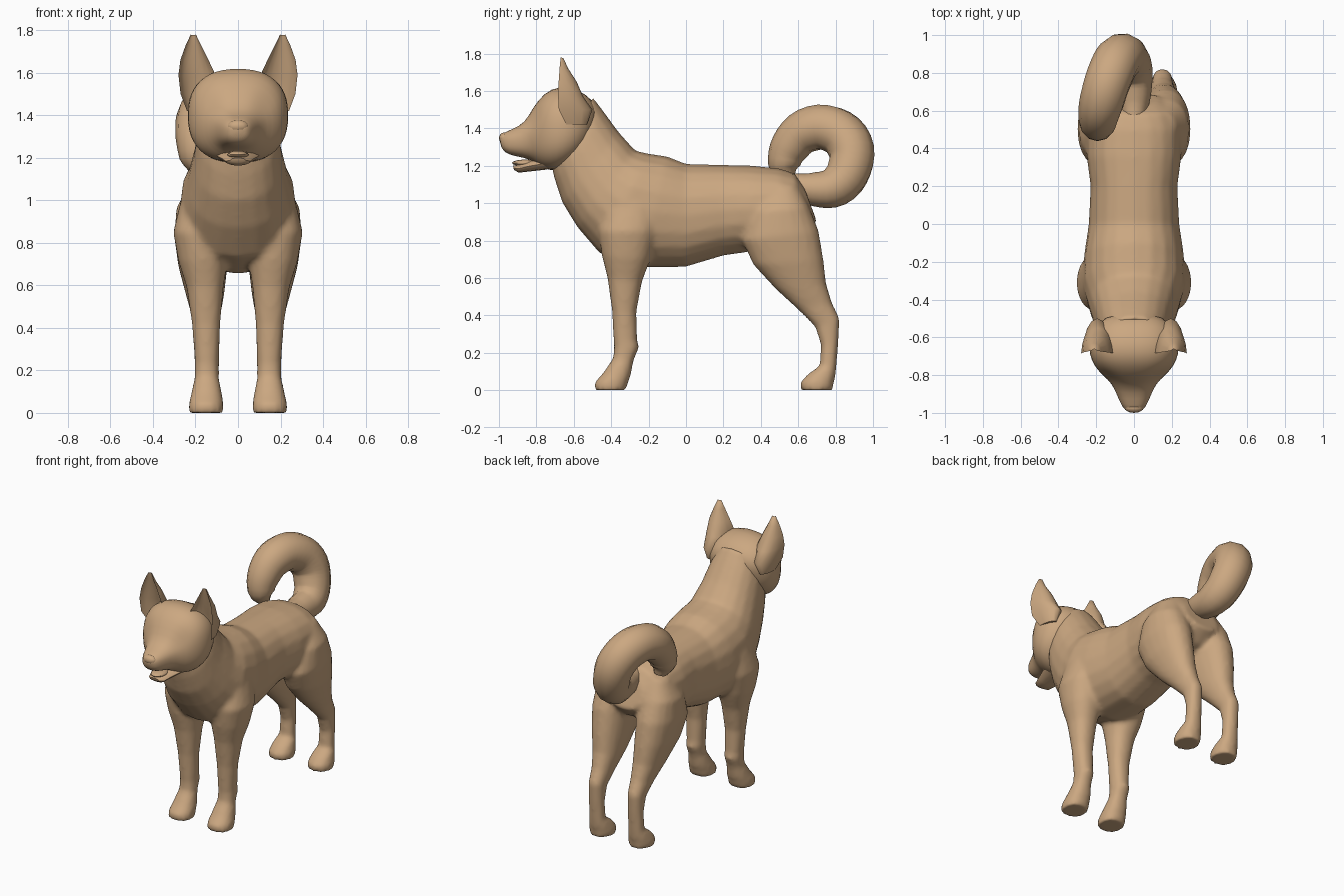
import bpy
import bmesh
from math import sin, cos, pi, radians
from mathutils import Vector

if "Cube" in bpy.data.objects:
    bpy.data.objects.remove(bpy.data.objects["Cube"])

fur = bpy.data.materials.new("tan_fur")
fur.use_nodes = True
fur.diffuse_color = (0.6, 0.39, 0.22, 1)
fur.node_tree.nodes["Principled BSDF"].inputs["Base Color"].default_value = fur.diffuse_color


def power(value, exponent):
    return abs(value) ** exponent * (1 if value > 0 else -1)


def loft(bm, rows, side=1, sides=20, square=1.0, hollow=False):
    """Skin rounded rings; each row holds two opposite points (y, z), the x centre and half width."""
    rings = []
    for ya, za, yb, zb, x, width in rows:
        first, last = Vector((0, ya, za)), Vector((0, yb, zb))
        ring = []
        for i in range(sides):
            angle = 2 * pi * i / sides
            along, across = power(cos(angle), square), power(sin(angle), square)
            # A hollow ring is a crescent, open towards its first point
            blend = (abs(along) if along > 0 else abs(along) * 0.5) if hollow else (along + 1) / 2
            point = first.lerp(last, blend)
            point.x = side * (x + width * across)
            ring.append(bm.verts.new(point))
        rings.append(ring)
    for lower, upper in zip(rings, rings[1:]):
        for i in range(sides):
            j = (i + 1) % sides
            bm.faces.new((lower[i], lower[j], upper[j], upper[i]))
    bm.faces.new(rings[0])
    bm.faces.new(rings[-1])


def add_object(name, mesh):
    mesh.materials.clear()
    mesh.materials.append(fur)
    mesh.shade_smooth()
    mesh.set_sharp_from_angle(angle=radians(60))
    obj = bpy.data.objects.new(name, mesh)
    bpy.context.collection.objects.link(obj)
    return obj


def finish(name, bm):
    bmesh.ops.recalc_face_normals(bm, faces=bm.faces)
    mesh = bpy.data.meshes.new(name)
    bm.to_mesh(mesh)
    bm.free()
    return add_object(name, mesh)


def centred(rows):
    return [(ya, za, yb, zb, 0, width) for ya, za, yb, zb, width in rows]


# Neck, chest, belly and rump: underside point, back point, half width
torso = centred([
    (-.72, 1.2, -.5, 1.57, .16),
    (-.7, 1.12, -.44, 1.49, .19),
    (-.66, 1, -.36, 1.38, .21),
    (-.58, .87, -.27, 1.28, .24),
    (-.46, .73, -.2, 1.265, .27),
    (-.24, .655, -.1, 1.25, .265),
    (0, .66, 0, 1.21, .24),
    (.2, .72, .2, 1.205, .23),
    (.34, .74, .36, 1.2, .25),
    (.5, .78, .5, 1.185, .25),
    (.62, .82, .58, 1.16, .22),
    (.7, .9, .63, 1.09, .13),
])

# Shoulder down to front paw: front point, rear point, x centre, half width
front_leg = [
    (-.36, 1.12, -.2, 1.12, .13, .08),
    (-.43, 1, -.14, 1, .16, .11),
    (-.47, .85, -.15, .85, .175, .13),
    (-.45, .72, -.19, .7, .165, .115),
    (-.42, .6, -.235, .58, .155, .087),
    (-.395, .42, -.265, .42, .15, .067),
    (-.388, .27, -.26, .26, .147, .058),
    (-.385, .23, -.25, .23, .147, .058),
    (-.39, .17, -.28, .16, .147, .057),
    (-.445, .09, -.295, .08, .148, .074),
    (-.49, .04, -.31, .04, .15, .082),
    (-.49, 0, -.32, 0, .15, .082),
]

# Thigh, hock and hind paw
hind_leg = [
    (.42, 1.08, .6, 1.1, .12, .1),
    (.34, .95, .66, .98, .16, .13),
    (.3, .8, .71, .85, .17, .13),
    (.36, .67, .735, .7, .165, .115),
    (.48, .54, .75, .57, .155, .09),
    (.6, .43, .78, .47, .15, .066),
    (.69, .34, .822, .38, .15, .053),
    (.722, .24, .815, .26, .15, .05),
    (.715, .13, .805, .13, .15, .053),
    (.65, .085, .8, .08, .15, .07),
    (.61, .04, .79, .04, .15, .08),
    (.615, 0, .785, 0, .15, .08),
]

# Torso and legs fuse into one continuous skin
bm = bmesh.new()
loft(bm, torso, square=0.9)
for side in (1, -1):
    loft(bm, front_leg, side, square=0.9)
    loft(bm, hind_leg, side, square=0.9)
body = finish("body", bm)
skin = body.modifiers.new("Skin", 'REMESH')
skin.mode = 'VOXEL'
skin.voxel_size = 0.015
skin.use_smooth_shade = True
relax = body.modifiers.new("Relax", 'SMOOTH')
relax.factor = 0.5
relax.iterations = 6

# Head with tapering muzzle: top point, bottom point, half width
head_rows = centred([
    (-.46, 1.47, -.52, 1.32, .13),
    (-.5, 1.56, -.57, 1.24, .2),
    (-.58, 1.61, -.64, 1.19, .24),
    (-.68, 1.63, -.7, 1.17, .24),
    (-.76, 1.59, -.75, 1.18, .21),
    (-.82, 1.51, -.79, 1.2, .165),
    (-.86, 1.43, -.83, 1.235, .115),
    (-.93, 1.395, -.91, 1.25, .085),
    (-.98, 1.375, -.965, 1.265, .06),
    (-1, 1.35, -.99, 1.3, .035),
])
bm = bmesh.new()
loft(bm, head_rows, sides=24, square=0.82)
# Press shallow eye sockets into the brow
for vert in bm.verts:
    for side in (1, -1):
        distance = (vert.co - Vector((side * 0.12, -0.81, 1.44))).length
        vert.co.y += 0.03 * max(0, 1 - distance / 0.09)
head = finish("head", bm)
head.modifiers.new("Rounding", 'SUBSURF').levels = 1

# Lower jaw and tongue of the open mouth
jaw_rows = centred([
    (-.74, 1.25, -.74, 1.18, .11),
    (-.84, 1.225, -.85, 1.168, .075),
    (-.9, 1.205, -.895, 1.163, .058),
    (-.925, 1.2, -.92, 1.178, .035),
])
bm = bmesh.new()
loft(bm, jaw_rows, sides=12)
finish("lower_jaw", bm)


def ellipsoid(name, centre, size):
    bm = bmesh.new()
    bmesh.ops.create_uvsphere(bm, u_segments=12, v_segments=8, radius=1)
    bmesh.ops.scale(bm, vec=size, verts=bm.verts)
    bmesh.ops.translate(bm, vec=centre, verts=bm.verts)
    return finish(name, bm)


ellipsoid("nose", (0, -0.972, 1.348), (0.05, 0.028, 0.03))
ellipsoid("tongue", (0, -0.86, 1.215), (0.05, 0.07, 0.018))

# Upright cupped ears: front rim, back point, x centre, half width
ear_rows = [
    (-.64, 1.42, -.53, 1.42, .2, .04),
    (-.68, 1.5, -.5, 1.5, .195, .075),
    (-.685, 1.59, -.55, 1.57, .193, .087),
    (-.68, 1.66, -.585, 1.65, .205, .066),
    (-.675, 1.73, -.63, 1.72, .21, .036),
    (-.67, 1.78, -.655, 1.775, .21, .012),
]
for side, name in ((1, "left_ear"), (-1, "right_ear")):
    bm = bmesh.new()
    loft(bm, ear_rows, side, sides=16, hollow=True)
    finish(name, bm)

# Tail curling up and over to one side: x, y, z, radius
tail_path = [
    (0, .56, 1.1, .06),
    (0, .68, 1.075, .09),
    (-.01, .8, 1.09, .11),
    (-.04, .875, 1.19, .12),
    (-.08, .875, 1.31, .125),
    (-.13, .78, 1.395, .125),
    (-.17, .65, 1.39, .12),
    (-.19, .555, 1.3, .105),
    (-.19, .525, 1.2, .085),
    (-.18, .54, 1.13, .04),
]
curve = bpy.data.curves.new("tail_path", 'CURVE')
curve.dimensions = '3D'
curve.bevel_depth = 1
curve.bevel_resolution = 4
curve.resolution_u = 4
curve.use_fill_caps = True
spline = curve.splines.new('BEZIER')
spline.bezier_points.add(len(tail_path) - 1)
for point, (x, y, z, radius) in zip(spline.bezier_points, tail_path):
    point.co = (x, y, z)
    point.radius = radius
    point.handle_left_type = point.handle_right_type = 'AUTO'
guide = bpy.data.objects.new("tail_guide", curve)
tail_mesh = bpy.data.meshes.new_from_object(guide)
bpy.data.objects.remove(guide)
add_object("tail", tail_mesh)
